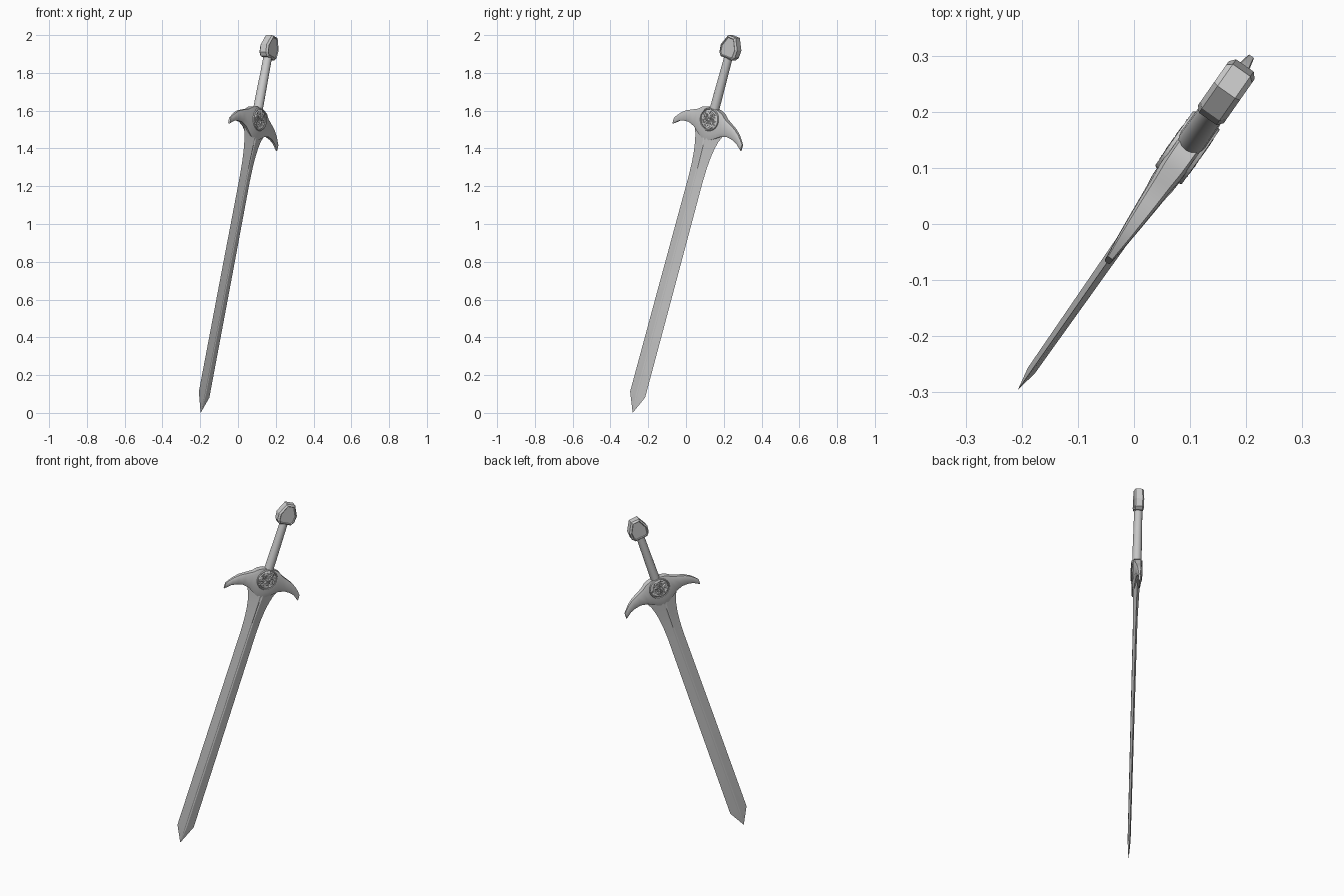
import bpy, bmesh, math, random
from mathutils import Matrix, Vector

if "Cube" in bpy.data.objects:
    bpy.data.objects.remove(bpy.data.objects["Cube"])

random.seed(4)
AZ, TILT = math.radians(55), math.radians(18.2)
# Local frame: x = across the guard, y = thickness, z = along the sword from the tip
PLACE = (Matrix.Rotation(AZ, 4, 'Z') @ Matrix.Translation((-0.344, 0, 0.002))
         @ Matrix.Rotation(TILT, 4, 'Y'))


def finish(name, bm, smooth=None):
    bmesh.ops.recalc_face_normals(bm, faces=bm.faces)
    mesh = bpy.data.meshes.new(name)
    bm.to_mesh(mesh)
    bm.free()
    ob = bpy.data.objects.new(name, mesh)
    bpy.context.collection.objects.link(ob)
    ob.matrix_world = PLACE
    if smooth:
        bpy.ops.object.select_all(action='DESELECT')
        ob.select_set(True)
        bpy.context.view_layer.objects.active = ob
        bpy.ops.object.shade_smooth_by_angle(angle=math.radians(smooth))
    return ob


def loft(name, sections, smooth=None):
    bm = bmesh.new()
    rings = [[bm.verts.new(p) for p in s] for s in sections]
    n = len(rings[0])
    for a, b in zip(rings, rings[1:]):
        for i in range(n):
            bm.faces.new((a[i], a[(i + 1) % n], b[(i + 1) % n], b[i]))
    bm.faces.new(rings[0])
    bm.faces.new(rings[-1])
    return finish(name, bm, smooth)


# Blade: diamond section with a ridge, flaring into the guard (height, half width, half thickness)
blade = [(0, .001, .001), (.1, .051, .008), (.7, .05, .010), (1.3, .048, .012), (1.38, .051, .013),
         (1.44, .057, .015), (1.49, .066, .017), (1.53, .077, .018), (1.575, .099, .018)]
loft("blade", [[(-w, 0, z), (-w * .12, -t, z), (0, -t * .85, z), (w * .12, -t, z),
                (w, 0, z), (w * .12, t, z), (0, t * .85, z), (-w * .12, t, z)]
               for z, w, t in blade], 15)

# Guard: drooping horn arms (offset, top, bottom, half thickness), mirrored
half = [(0, 1.696, 1.515, .024), (.035, 1.694, 1.530, .024), (.065, 1.684, 1.549, .023),
        (.09, 1.664, 1.566, .020), (.13, 1.646, 1.577, .017), (.165, 1.630, 1.573, .014),
        (.195, 1.608, 1.562, .011), (.216, 1.586, 1.546, .008), (.231, 1.568, 1.534, .006)]
arms = [(-x, a, b, t) for x, a, b, t in half[:0:-1]] + half


def guard_section(x, top, bot, t):
    h = top - bot
    right = [(x, .6 * t, bot), (x, t, bot + .2 * h), (x, t, top - .15 * h), (x, .75 * t, top)]
    return right + [(x, -y, z) for x, y, z in reversed(right)]


loft("guard", [guard_section(*s) for s in arms], 35)

# Medallions: raised rim and a rough carved relief on both faces
C = 1.633
for label, side in (("front", -1), ("back", 1)):
    bm = bmesh.new()
    N, rows = 40, 9
    rings = []
    for r in range(1, rows + 1):
        rad = .053 * r / rows
        ring = []
        for i in range(N):
            a = 2 * math.pi * i / N
            d = .0245 + (random.uniform(0, .006) if r < rows else 0)
            ring.append(bm.verts.new((rad * math.cos(a), side * d, C + rad * math.sin(a))))
        rings.append(ring)
    for rad, d in ((.055, .029), (.059, .029), (.062, .022)):
        rings.append([bm.verts.new((rad * math.cos(2 * math.pi * i / N), side * d,
                                    C + rad * math.sin(2 * math.pi * i / N))) for i in range(N)])
    for a, b in zip(rings, rings[1:]):
        for i in range(N):
            bm.faces.new((a[i], a[(i + 1) % N], b[(i + 1) % N], b[i]))
    bm.faces.new(rings[0])
    ob = finish(label + "_medallion", bm)
    # open shell: make sure it faces outward
    if sum(p.normal.y * p.area for p in ob.data.polygons) * side < 0:
        ob.data.flip_normals()

# Grip: round, slightly swollen bar
grip = [(1.68, .026), (1.76, .0255), (1.88, .024), (1.99, .023)]
loft("grip", [[(r * math.cos(i * math.pi / 8), r * math.sin(i * math.pi / 8), z)
               for i in range(16)] for z, r in grip], 40)

# Pommel: faceted drop-shaped block with chamfered, sunken faces
bm = bmesh.new()
side = [(.036, 1.974), (.052, 1.992), (.056, 2.035), (.025, 2.096)]
outline = side + [(-x, z) for x, z in reversed(side)]
T = .019
face = bm.faces.new([bm.verts.new((x, -T, z)) for x, z in outline])
ext = bmesh.ops.extrude_face_region(bm, geom=[face])
bmesh.ops.translate(bm, vec=(0, 2 * T, 0), verts=[v for v in ext["geom"] if isinstance(v, bmesh.types.BMVert)])
bmesh.ops.recalc_face_normals(bm, faces=bm.faces)
caps = [f for f in bm.faces if len(f.verts) == 8]
for thick, depth in ((.010, .009), (.004, -.004)):
    bmesh.ops.inset_individual(bm, faces=caps, thickness=thick, depth=depth)
finish("pommel", bm)
